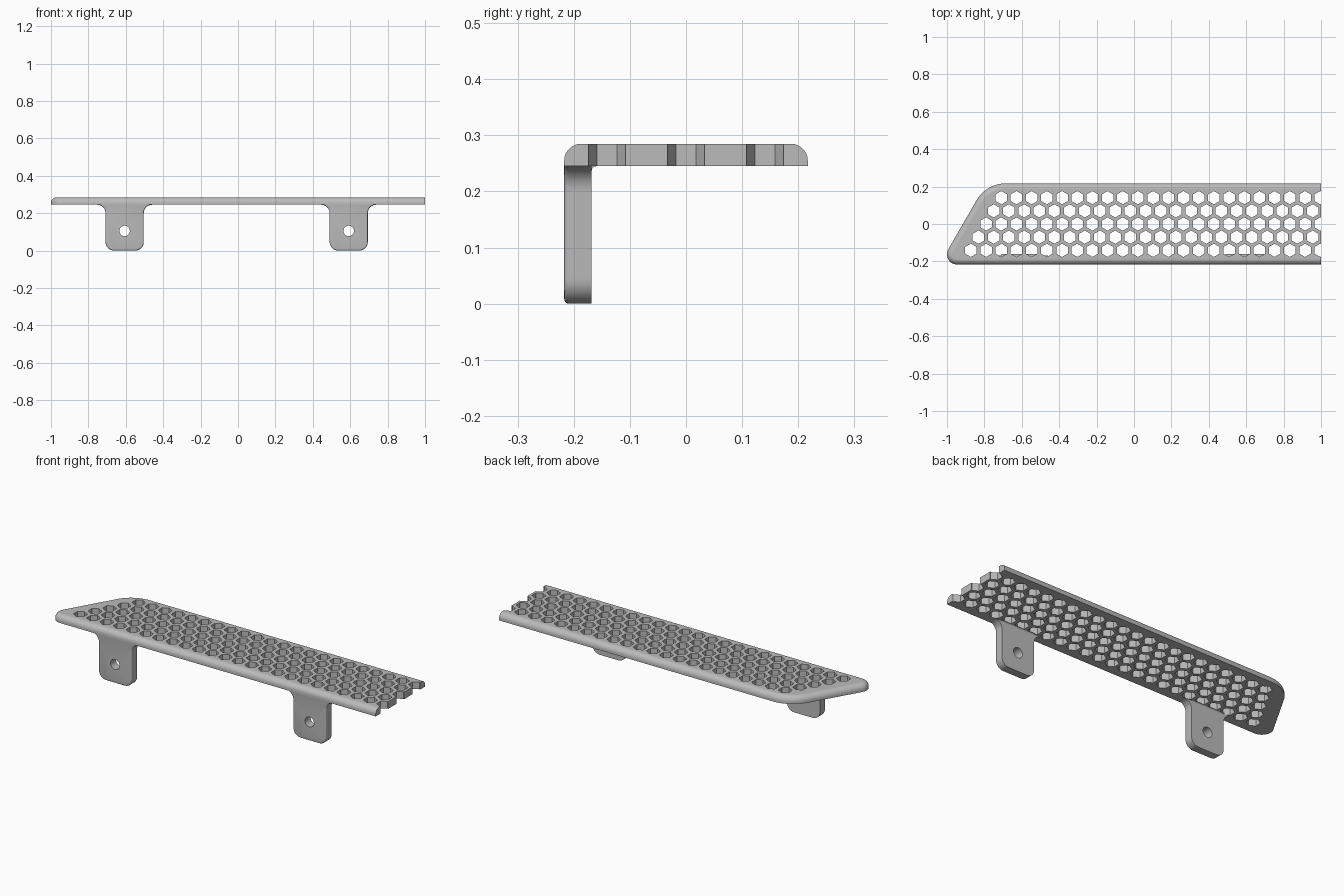
import bpy
import bmesh
from math import cos, sin, radians

if "Cube" in bpy.data.objects:
    bpy.data.objects.remove(bpy.data.objects["Cube"], do_unlink=True)

# Overall sizes
HALF = 0.217            # half depth of the plate
Z0, Z1 = 0.245, 0.285   # plate underside and top
EDGE = 0.03             # rounding of the plate's top edge

grey = bpy.data.materials.new("satin grey")
grey.use_nodes = True
colour = (0.5, 0.5, 0.5, 1)
grey.diffuse_color = colour
grey.node_tree.nodes["Principled BSDF"].inputs["Base Color"].default_value = colour


def arc(cx, cy, r, a0, a1, n):
    angles = [radians(a0 + (a1 - a0) * i / n) for i in range(n + 1)]
    return [(cx + r * cos(a), cy + r * sin(a)) for a in angles]


def loft(bm, rings):
    """Solid through profiles of equal length, closed by flat caps."""
    loops = [[bm.verts.new(p) for p in ring] for ring in rings]
    for a, b in zip(loops, loops[1:]):
        for i in range(len(a) - 1):
            bm.faces.new((a[i], a[i + 1], b[i + 1], b[i]))
    bm.faces.new(loops[0])
    bm.faces.new(loops[-1])
    bm.faces.new([l[0] for l in loops] + [l[-1] for l in reversed(loops)])


def make_object(name, bm):
    bmesh.ops.recalc_face_normals(bm, faces=bm.faces[:])
    mesh = bpy.data.meshes.new(name)
    bm.to_mesh(mesh)
    bm.free()
    mesh.materials.append(grey)
    obj = bpy.data.objects.new(name, mesh)
    bpy.context.collection.objects.link(obj)
    return obj


def cut(obj, cutter):
    """Subtract the cutter for good and remove it."""
    cutter.hide_render = True
    mod = obj.modifiers.new("holes", "BOOLEAN")
    mod.operation, mod.solver, mod.object = "DIFFERENCE", "EXACT", cutter
    graph = bpy.context.evaluated_depsgraph_get()
    mesh = bpy.data.meshes.new_from_object(obj.evaluated_get(graph))
    obj.modifiers.clear()
    obj.data = mesh
    bpy.data.objects.remove(cutter, do_unlink=True)


def smooth(obj):
    bpy.ops.object.select_all(action="DESELECT")
    obj.select_set(True)
    bpy.context.view_layer.objects.active = obj
    bpy.ops.object.shade_smooth_by_angle(angle=radians(30))


# Plate: slanted, rounded left end and a straight cut at the right end
def plate_ring(inset, z):
    tip, shoulder = 0.055, 0.18
    pts = [(1, inset - HALF)]
    pts += arc(tip - 1, tip - HALF, tip - inset, 270, 150, 12)
    pts += arc(-0.686, HALF - shoulder, shoulder - inset, 150, 90, 10)
    pts += [(1, HALF - inset)]
    return [(x, y, z) for x, y in pts]


rings = [plate_ring(0, Z0)]
for x, z in arc(EDGE, Z1 - EDGE, EDGE, 180, 90, 7):
    rings.append(plate_ring(x, z))
rings.append(plate_ring(EDGE + 0.003, Z1))
bm = bmesh.new()
loft(bm, rings)
plate = make_object("step_plate", bm)

# Honeycomb of through holes, the last ones sliced by the right end
PITCH, ROW = 0.0812, 0.0703
bm = bmesh.new()
for row in range(5):
    x = -0.872 + row * PITCH / 2
    while x < 1.03:
        hexagon = arc(x, (row - 2) * ROW, 0.0355, 30, 330, 5)
        loft(bm, [[(px, py, z) for px, py in hexagon] for z in (Z0 - 0.05, Z1 + 0.05)])
        x += PITCH
cut(plate, make_object("hole_cutter", bm))
smooth(plate)

# Mounting tabs: rounded foot, flared top, one bolt hole
BACK, WIDTH, ROUND, SOFT = -0.168, 0.102, 0.045, 0.008


def tab_ring(cx, inset, y):
    side = WIDTH + ROUND
    pts = arc(-side, Z0 - ROUND, ROUND + inset, 90, 0, 8)
    pts += arc(ROUND - WIDTH, ROUND, ROUND - inset, 180, 270, 8)
    pts += arc(WIDTH - ROUND, ROUND, ROUND - inset, 270, 360, 8)
    pts += arc(side, Z0 - ROUND, ROUND + inset, 180, 90, 8)
    return [(cx + x, y, z) for x, z in pts]


for name, cx in (("right_tab", -0.606), ("left_tab", 0.592)):
    bm = bmesh.new()
    soft_edge = arc(SOFT, SOFT - HALF, SOFT, 270, 180, 4)
    loft(bm, [tab_ring(cx, i, y) for i, y in soft_edge] + [tab_ring(cx, 0, BACK)])
    tab = make_object(name, bm)
    bm = bmesh.new()
    circle = arc(cx, 0.105, 0.028, 0, 348.75, 31)
    loft(bm, [[(x, y, z) for x, z in circle] for y in (-0.3, -0.1)])
    cut(tab, make_object("bolt_cutter", bm))
    smooth(tab)

    # Small fillet where the tab meets the underside
    bm = bmesh.new()
    curve = [(BACK, Z0)] + arc(BACK + SOFT, Z0 - SOFT, SOFT, 180, 90, 5)
    loft(bm, [[(cx + s * WIDTH, y, z) for y, z in curve] for s in (-1, 1)])
    smooth(make_object(name + "_fillet", bm))
